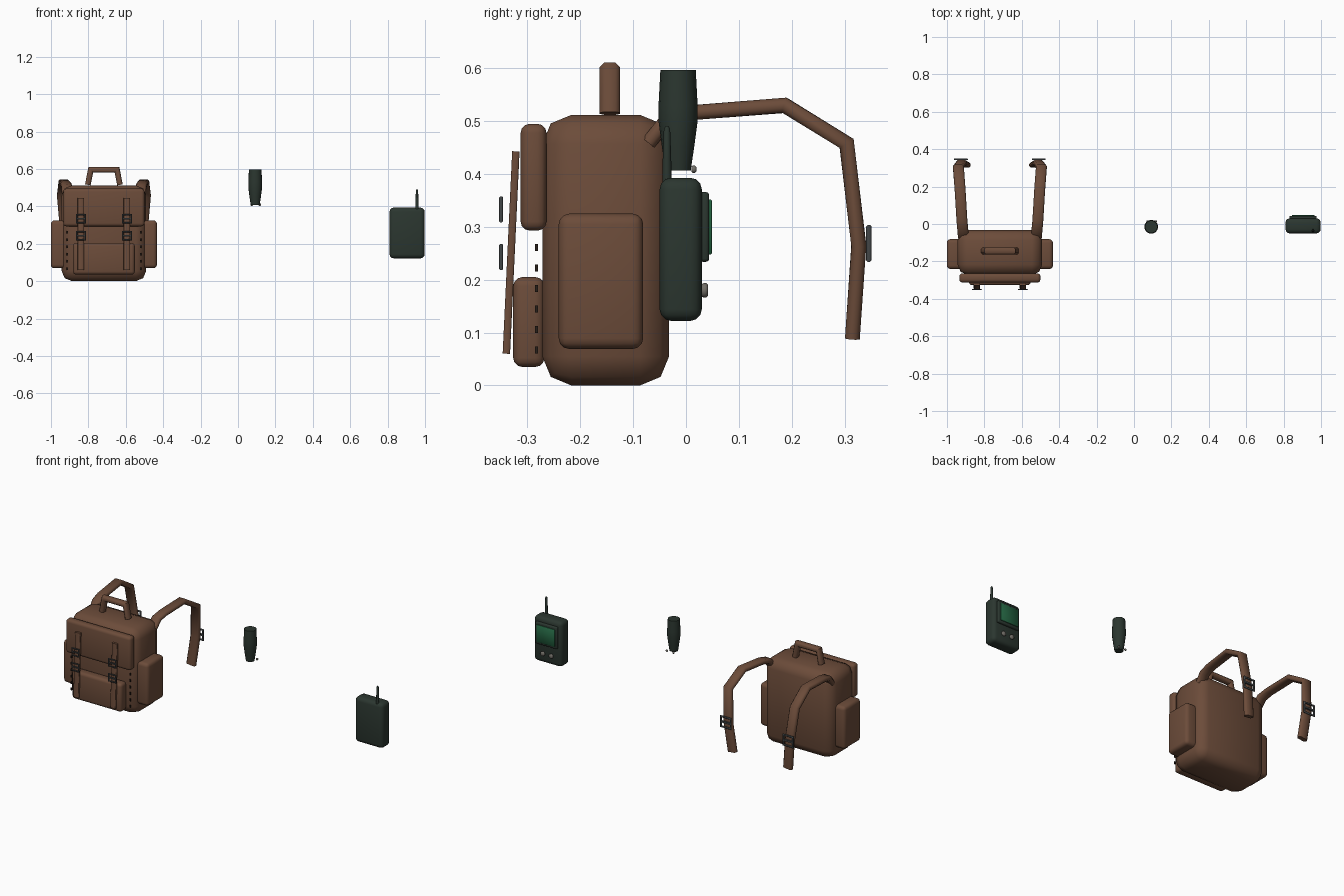
import bpy, bmesh, math
from mathutils import Vector

if "Cube" in bpy.data.objects:
    bpy.data.objects.remove(bpy.data.objects["Cube"])


def material(name, rgb):
    m = bpy.data.materials.new(name)
    m.diffuse_color = (*rgb, 1)
    m.use_nodes = True
    m.node_tree.nodes["Principled BSDF"].inputs["Base Color"].default_value = m.diffuse_color
    return m


LEATHER = material("brown leather", (0.150, 0.072, 0.042))
METAL = material("dark metal", (0.055, 0.062, 0.065))
THREAD = material("dark thread", (0.022, 0.014, 0.010))
CASING = material("dark green casing", (0.024, 0.037, 0.029))
SCREEN = material("green screen", (0.018, 0.130, 0.055))
BUTTON = material("grey button", (0.17, 0.16, 0.14))
CX = -0.717  # middle of the pack


def finish(bm, name, mat, angle=50):
    bmesh.ops.recalc_face_normals(bm, faces=bm.faces)
    mesh = bpy.data.meshes.new(name)
    bm.to_mesh(mesh)
    bm.free()
    mesh.materials.append(mat)
    ob = bpy.data.objects.new(name, mesh)
    bpy.context.collection.objects.link(ob)
    bpy.ops.object.select_all(action='DESELECT')
    ob.select_set(True)
    bpy.context.view_layer.objects.active = ob
    bpy.ops.object.shade_smooth_by_angle(angle=math.radians(angle))
    return ob


def box(name, x, y, z, mat, bevel=0.0, segments=3):
    """Rounded box from (min, max) ranges."""
    bm = bmesh.new()
    bmesh.ops.create_cube(bm, size=1)
    for v in bm.verts:
        v.co = [r[0] + (c + 0.5) * (r[1] - r[0]) for c, r in zip(v.co, (x, y, z))]
    if bevel:
        bmesh.ops.bevel(bm, geom=bm.edges[:], offset=bevel, segments=segments,
                        profile=0.5, affect='EDGES')
    return finish(bm, name, mat)


def sweep(name, path, side, width, thick, mat, cut=0.3, closed=False):
    """Band with a chamfered section, swept along a path; side is its width direction."""
    pts = [Vector(p) for p in path]
    side = Vector(side)
    n = len(pts)
    a, b = width / 2, thick / 2
    c = cut * thick
    section = [(a, b - c), (a - c, b), (c - a, b), (-a, b - c),
               (-a, c - b), (c - a, -b), (a - c, -b), (a, c - b)]
    bm = bmesh.new()
    rings = []
    for i, p in enumerate(pts):
        before = pts[i - 1] if closed or i else None
        after = pts[(i + 1) % n] if closed or i < n - 1 else None
        d0 = (p - before).normalized() if before is not None else None
        d1 = (after - p).normalized() if after is not None else None
        d0, d1 = d0 or d1, d1 or d0
        t = (d0 + d1).normalized()
        s = (side - t * side.dot(t)).normalized()
        nrm = t.cross(s) / max(0.6, t.dot(d1))
        rings.append([bm.verts.new(p + s * u + nrm * v) for u, v in section])
    for i in range(n if closed else n - 1):
        r, q = rings[i], rings[(i + 1) % n]
        for k in range(8):
            bm.faces.new((r[k], r[(k + 1) % 8], q[(k + 1) % 8], q[k]))
    if not closed:
        bm.faces.new(rings[0])
        bm.faces.new(rings[-1])
    return finish(bm, name, mat)


def buckle(name, x, y, z, w, h, t):
    """Rectangular wire frame with a crossbar, facing along y."""
    a, b = w / 2 - t / 2, h / 2 - t / 2
    sweep(name + "_frame", [(x - a, y, z - b), (x + a, y, z - b), (x + a, y, z + b),
                            (x - a, y, z + b)], (0, 1, 0), t, t, METAL, closed=True)
    box(name + "_bar", (x - a, x + a), (y - t / 2, y + t / 2), (z - t / 2, z + t / 2), METAL)


def turned(name, profile, mat, sides=16, centre=(0, 0, 0), axis='Z'):
    """Lathe of (radius, height) pairs, capped at both ends."""
    bm = bmesh.new()
    rings = []
    for r, h in profile:
        ring = []
        for k in range(sides):
            a = math.tau * k / sides
            u, v = r * math.cos(a), r * math.sin(a)
            co = (u, v, h) if axis == 'Z' else (u, h, v)
            ring.append(bm.verts.new(Vector(centre) + Vector(co)))
        rings.append(ring)
    for r, q in zip(rings, rings[1:]):
        for k in range(sides):
            bm.faces.new((r[k], r[(k + 1) % sides], q[(k + 1) % sides], q[k]))
    bm.faces.new(rings[0])
    bm.faces.new(rings[-1])
    return finish(bm, name, mat)


# Pack body, flap and pockets
box("pack_body", (CX - 0.226, CX + 0.226), (-0.272, -0.032), (0, 0.512), LEATHER, 0.055, 2)
box("top_flap", (CX - 0.217, CX + 0.217), (-0.313, -0.264), (0.293, 0.495), LEATHER, 0.017)
box("front_pocket", (CX - 0.165, CX + 0.165), (-0.327, -0.268), (0.035, 0.205), LEATHER, 0.017)

# Carry handle
sweep("carry_handle", [(CX - 0.086, -0.144, 0.515), (CX - 0.07, -0.144, 0.596),
                       (CX + 0.07, -0.144, 0.596), (CX + 0.086, -0.144, 0.515)],
      (0, 1, 0), 0.039, 0.03, LEATHER)

# Paired parts on both sides of the pack
for s, tag in ((-1, "left"), (1, "right")):
    x0, x1 = sorted((CX + s * 0.19, CX + s * 0.284))
    box(tag + "_side_pocket", (x0, x1), (-0.241, -0.081), (0.069, 0.325), LEATHER, 0.02)

    # Shoulder strap arching backward (offset, y, z)
    arch = [(0.195, -0.07, 0.46), (0.198, -0.035, 0.503), (0.203, 0.02, 0.517),
            (0.213, 0.187, 0.53), (0.222, 0.304, 0.458), (0.205, 0.327, 0.265),
            (0.185, 0.315, 0.09)]
    sweep(tag + "_shoulder_strap", [(CX + s * o, y, z) for o, y, z in arch],
          (1, 0, 0), 0.058, 0.028, LEATHER)
    buckle(tag + "_shoulder_buckle", CX + s * 0.208, 0.346, 0.269, 0.074, 0.07, 0.01)

    # Front closing strap with two buckles
    xs = CX + s * 0.123
    sweep(tag + "_front_strap", [(xs, -0.340, 0.06), (xs, -0.322, 0.443)],
          (1, 0, 0), 0.034, 0.014, LEATHER, cut=0.15)
    for i, z in enumerate((0.243, 0.333)):
        buckle(f"{tag}_front_buckle_{i + 1}", xs, -0.35, z, 0.052, 0.05, 0.007)

    # Row of stitches
    for i in range(6):
        x, z = CX + s * 0.196, 0.067 + i * 0.0388
        box(f"{tag}_stitch_{i + 1}", (x - 0.004, x + 0.004), (-0.286, -0.28),
            (z - 0.007, z + 0.007), THREAD)

# Tapered canister with two small knobs
turned("canister", [(0.024, 0.407), (0.031, 0.455), (0.037, 0.50), (0.037, 0.53),
                    (0.0335, 0.597)], CASING, 16, (0.092, -0.015, 0))
for i, x in enumerate((0.073, 0.117)):
    turned(f"canister_knob_{i + 1}", [(0.004, -0.005), (0.007, -0.002), (0.007, 0.002),
                                      (0.004, 0.005)], BUTTON, 12, (x, 0.015, 0.409), 'Y')

# Handheld device
DX = 0.904
box("device_case", (DX - 0.094, DX + 0.094), (-0.05, 0.03), (0.122, 0.393), CASING, 0.022)
box("screen_bezel", (DX - 0.073, DX + 0.073), (0.025, 0.044), (0.234, 0.366), CASING, 0.006, 2)
box("screen", (DX - 0.06, DX + 0.06), (0.042, 0.049), (0.248, 0.352), SCREEN, 0.002, 1)
for i, x in enumerate((DX - 0.028, DX + 0.028)):
    turned(f"device_button_{i + 1}", [(0.012, -0.006), (0.014, -0.002), (0.014, 0.002),
                                      (0.010, 0.006)], BUTTON, 16, (x, 0.036, 0.18), 'Y')
turned("antenna", [(0.009, 0.37), (0.008, 0.43), (0.006, 0.485), (0.003, 0.491)],
       CASING, 12, (0.957, -0.036, 0))
